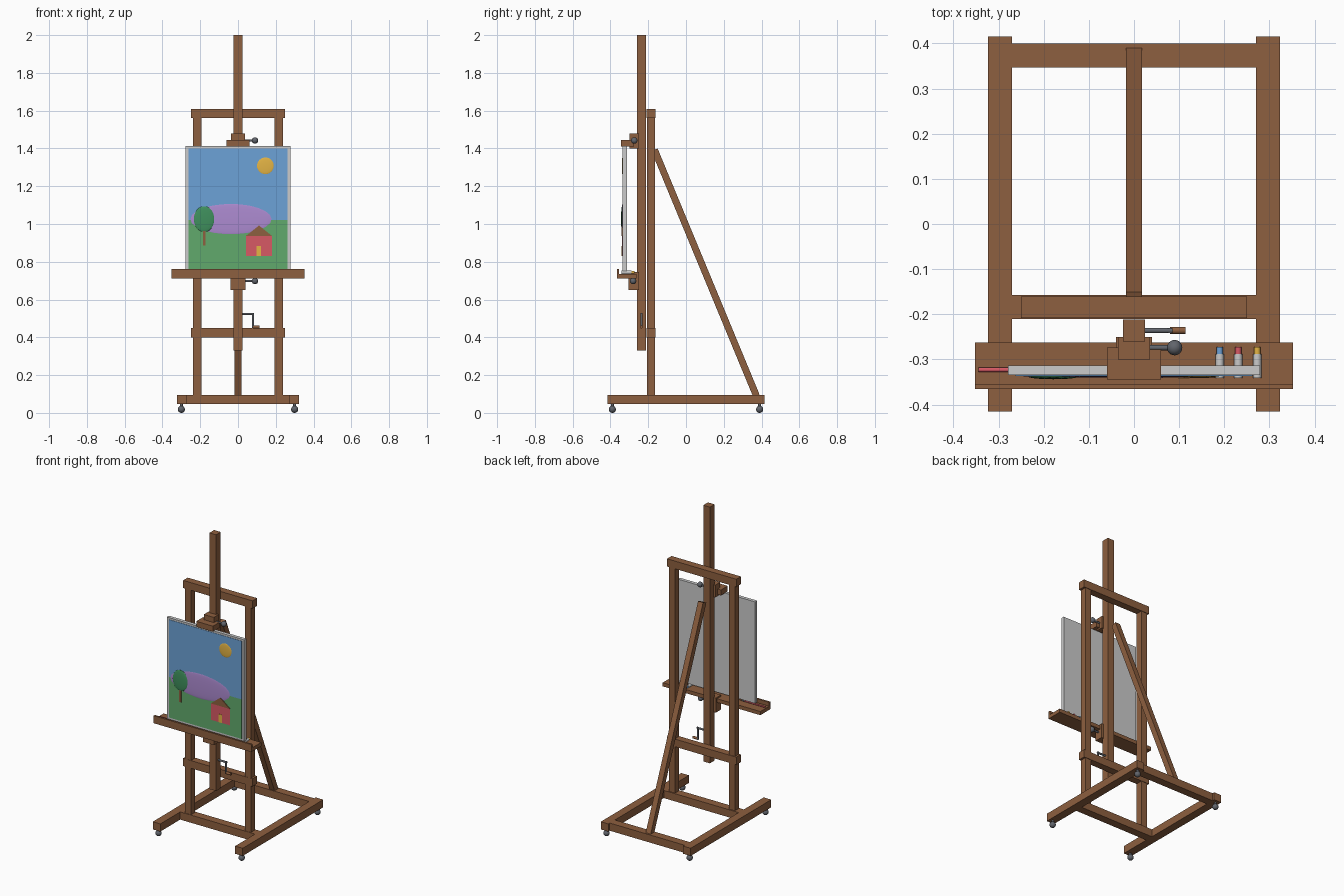
import bpy, bmesh
from mathutils import Vector

if "Cube" in bpy.data.objects:
    bpy.data.objects.remove(bpy.data.objects["Cube"])


def material(name, r, g, b):
    m = bpy.data.materials.new(name)
    m.diffuse_color = (r, g, b, 1)
    m.use_nodes = True
    m.node_tree.nodes["Principled BSDF"].inputs["Base Color"].default_value = m.diffuse_color
    return m


WOOD = material("wood", 0.27, 0.115, 0.05)
METAL = material("metal", 0.12, 0.13, 0.15)
SKY = material("sky_blue", 0.15, 0.36, 0.68)
GRASS = material("grass_green", 0.12, 0.40, 0.15)
LILAC = material("lilac", 0.42, 0.26, 0.64)
SUN = material("sun_yellow", 0.78, 0.46, 0.06)
LEAF = material("leaf_green", 0.05, 0.28, 0.11)
RED = material("red", 0.68, 0.10, 0.13)


def finish(name, bm, mat, smooth=False):
    bmesh.ops.recalc_face_normals(bm, faces=bm.faces)
    me = bpy.data.meshes.new(name)
    bm.to_mesh(me)
    bm.free()
    ob = bpy.data.objects.new(name, me)
    bpy.context.collection.objects.link(ob)
    if mat:
        me.materials.append(mat)
    if smooth:
        bpy.ops.object.select_all(action='DESELECT')
        ob.select_set(True)
        bpy.context.view_layer.objects.active = ob
        bpy.ops.object.shade_smooth_by_angle()
    return ob


def box(name, x, y, z, mat=WOOD):
    """Box from (min, max) ranges."""
    bm = bmesh.new()
    bmesh.ops.create_cube(bm, size=1)
    for v in bm.verts:
        v.co = [lo + (c + 0.5) * (hi - lo) for c, (lo, hi) in zip(v.co, (x, y, z))]
    return finish(name, bm, mat)


def ball(name, centre, radii, mat):
    bm = bmesh.new()
    bmesh.ops.create_uvsphere(bm, u_segments=24, v_segments=12, radius=1)
    bmesh.ops.scale(bm, vec=radii, verts=bm.verts)
    bmesh.ops.translate(bm, vec=centre, verts=bm.verts)
    return finish(name, bm, mat, True)


def rod(name, a, b, r, mat, r2=None):
    """Round rod between two points."""
    a, b = Vector(a), Vector(b)
    d = b - a
    bm = bmesh.new()
    bmesh.ops.create_cone(bm, cap_ends=True, segments=16, radius1=r,
                          radius2=r if r2 is None else r2, depth=d.length)
    ob = finish(name, bm, mat, True)
    ob.rotation_euler = d.to_track_quat('Z', 'Y').to_euler()
    ob.location = (a + b) / 2
    return ob


# Base frame on casters, with the two uprights
for side, s in (("left", -1), ("right", 1)):
    box(side + "_runner", sorted((s * 0.27, s * 0.324)), (-0.415, 0.415), (0.046, 0.096))
    box(side + "_upright", sorted((s * 0.194, s * 0.237)), (-0.207, -0.164), (0.09, 1.57))
    for end, y in (("front", -0.39), ("rear", 0.39)):
        ball(f"{side}_{end}_caster", (s * 0.3, y, 0.019), (0.019,) * 3, METAL)
        rod(f"{side}_{end}_caster_stem", (s * 0.3, y, 0.025), (s * 0.3, y, 0.05), 0.008, METAL)
box("base_front_bar", (-0.275, 0.275), (-0.21, -0.157), (0.046, 0.096))
box("base_rear_bar", (-0.275, 0.275), (0.347, 0.4), (0.046, 0.096))
box("middle_bar", (-0.25, 0.25), (-0.208, -0.161), (0.4, 0.45))
box("top_bar", (-0.25, 0.25), (-0.208, -0.161), (1.56, 1.61))

# Sloping rear brace
lo, hi = Vector((0, 0.373, 0.09)), Vector((0, -0.167, 1.393))
h = (hi - lo).length / 2
brace = box("rear_brace", (-0.018, 0.018), (-0.018, 0.018), (-h, h))
brace.location = (lo + hi) / 2
brace.rotation_euler = Vector((0, 0, 1)).rotation_difference(hi - lo).to_euler()

# Sliding mast
box("mast", (-0.024, 0.024), (-0.26, -0.212), (0.33, 2.0))

# Tray and its holder
box("tray_shelf", (-0.352, 0.352), (-0.366, -0.263), (0.712, 0.736))
box("tray_lip", (-0.352, 0.352), (-0.366, -0.354), (0.712, 0.761))
box("tray_holder", (-0.04, 0.04), (-0.304, -0.25), (0.65, 0.745))

# Upper canvas clamp
box("clamp_block", (-0.036, 0.036), (-0.3, -0.25), (1.4, 1.48))
box("clamp_jaw", (-0.06, 0.06), (-0.344, -0.274), (1.41, 1.446))

# Tightening knobs
for name, z, y in (("tray", 0.698, -0.28), ("clamp", 1.442, -0.274)):
    rod(name + "_knob_rod", (0.03, y, z), (0.09, y, z), 0.006, METAL)
    ball(name + "_knob", (0.09, y, z), (0.017,) * 3, METAL)

# Height crank
rod("crank_axle", (0.02, -0.236, 0.524), (0.085, -0.236, 0.524), 0.006, METAL)
rod("crank_arm", (0.08, -0.236, 0.529), (0.08, -0.236, 0.449), 0.006, METAL)
rod("crank_handle", (0.08, -0.236, 0.455), (0.114, -0.236, 0.455), 0.008, WOOD)

# Canvas with raised picture shapes
box("canvas", (-0.279, 0.279), (-0.335, -0.313), (0.75, 1.412), None)
box("painted_sky", (-0.262, 0.262), (-0.337, -0.334), (1.02, 1.4), SKY)
box("painted_grass", (-0.262, 0.262), (-0.337, -0.334), (0.762, 1.026), GRASS)
ball("painted_hill", (-0.037, -0.336, 1.026), (0.222, 0.004, 0.083), LILAC)
ball("painted_sun", (0.145, -0.336, 1.308), (0.046, 0.004, 0.046), SUN)
box("painted_trunk", (-0.186, -0.173), (-0.34, -0.335), (0.885, 0.97), WOOD)
ball("painted_tree_crown", (-0.179, -0.338, 1.026), (0.055, 0.006, 0.068), LEAF)
box("painted_house", (0.042, 0.18), (-0.34, -0.335), (0.83, 0.937), RED)
box("painted_door", (0.098, 0.123), (-0.342, -0.335), (0.83, 0.883), SUN)
bm = bmesh.new()
roof = bm.faces.new([bm.verts.new(p) for p in
                     ((0.042, -0.335, 0.937), (0.18, -0.335, 0.937), (0.111, -0.335, 0.992))])
ext = bmesh.ops.extrude_face_region(bm, geom=[roof], use_keep_orig=True)
bmesh.ops.translate(bm, vec=(0, -0.006, 0),
                    verts=[g for g in ext["geom"] if isinstance(g, bmesh.types.BMVert)])
finish("painted_roof", bm, WOOD)

# Paint tubes and brush lying on the tray
for name, x, mat in (("blue", 0.19, SKY), ("red", 0.231, RED), ("yellow", 0.273, SUN)):
    rod(name + "_tube", (x, -0.341, 0.744), (x, -0.288, 0.744), 0.009, None)
    rod(name + "_tube_cap", (x, -0.288, 0.744), (x, -0.272, 0.744), 0.007, mat)
rod("brush_handle", (-0.345, -0.323, 0.741), (-0.2, -0.323, 0.741), 0.005, RED)
rod("brush_ferrule", (-0.2, -0.323, 0.741), (-0.18, -0.323, 0.741), 0.005, METAL)
rod("brush_tip", (-0.18, -0.323, 0.741), (-0.155, -0.323, 0.741), 0.005, WOOD, 0.001)
